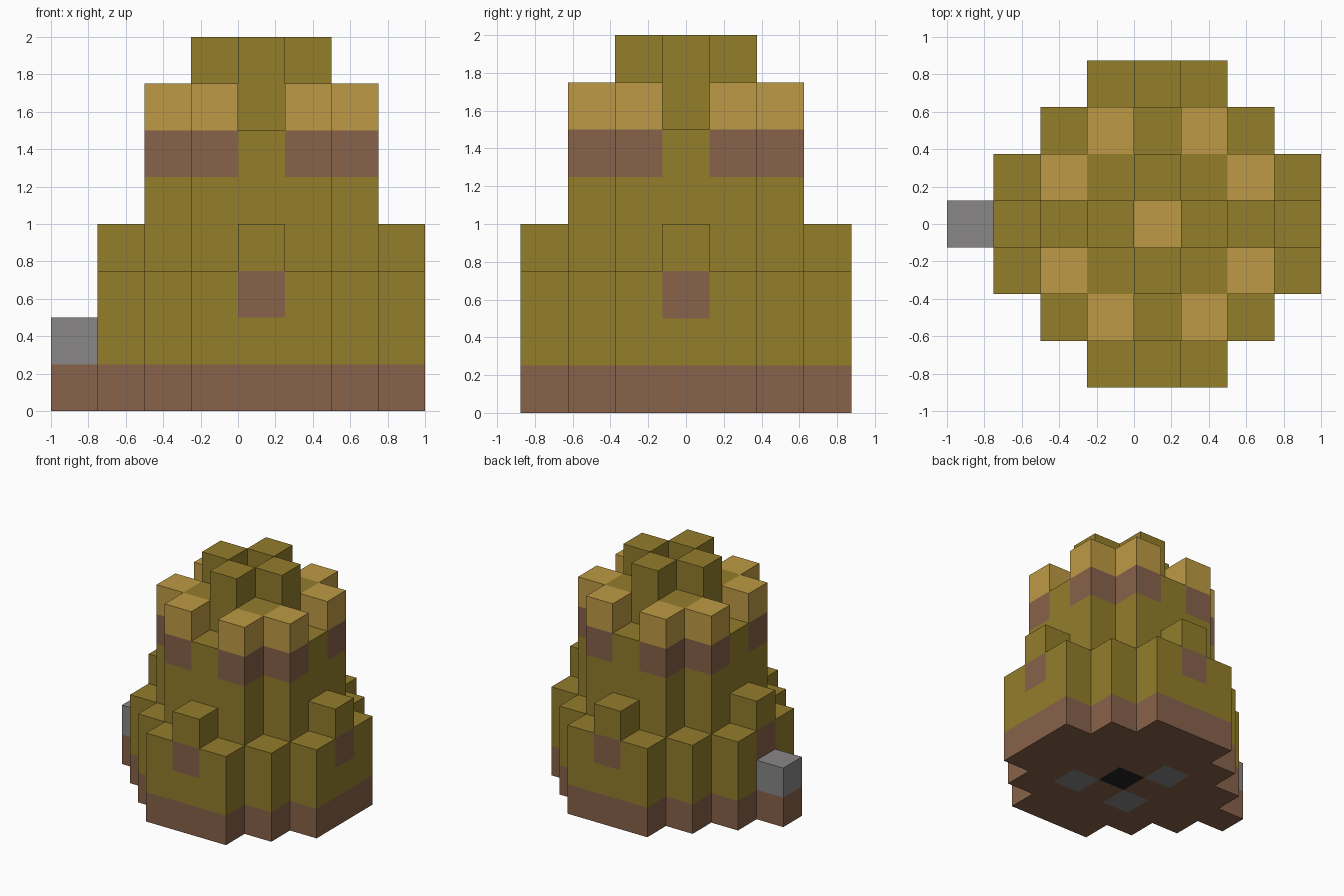
import bpy
import bmesh
from mathutils import Vector

if "Cube" in bpy.data.objects:
    bpy.data.objects.remove(bpy.data.objects["Cube"], do_unlink=True)

CELL = 0.25
CENTRE = Vector((0.125, 0, 0))


def material(name, color):
    mat = bpy.data.materials.new(name)
    mat.use_nodes = True
    mat.diffuse_color = (*color, 1)
    mat.node_tree.nodes["Principled BSDF"].inputs["Base Color"].default_value = (*color, 1)
    return mat


olive = material("olive", (0.292, 0.205, 0.024))
brown = material("brown", (0.242, 0.122, 0.069))
tan = material("tan", (0.515, 0.323, 0.058))
grey = material("grey", (0.246, 0.24, 0.24))
black = material("black", (0.016, 0.016, 0.018))

owner = {}   # block position -> part name
parts = {}   # part name -> material


def fill(name, mat, columns, bottom, top):
    """Stack blocks on the given columns; later parts replace earlier ones."""
    parts[name] = mat
    for i, j in columns:
        for k in range(bottom, top):
            owner[i, j, k] = name


def disc(radius, cut):
    """Square of columns with stepped corners."""
    span = range(-radius, radius + 1)
    return [(i, j) for i in span for j in span if abs(i) + abs(j) <= cut]


def ring(distance):
    """Four columns on the main axes."""
    return [(distance, 0), (-distance, 0), (0, distance), (0, -distance)]


# Column groups
footprint = disc(3, 4)
tower = disc(2, 3)
core = disc(1, 2)
merlons = [c for c in tower if sorted(map(abs, c)) == [1, 2]]

# Lower wall, its plinth and the four raised bays
fill("plinth", brown, footprint + [(-4, 0)], 0, 1)
fill("lower_wall", olive, footprint, 1, 3)
fill("bay_windows", brown, ring(3), 2, 3)
fill("bay_tops", olive, ring(3), 3, 4)
fill("side_step", grey, [(-4, 0)], 1, 2)

# Upper tower with banded battlements and crown
fill("tower", olive, tower, 3, 6)
fill("tower_band", brown, merlons, 5, 6)
fill("battlements", tan, merlons, 6, 7)
fill("tower_roof", olive, core, 6, 7)
fill("crown_floor", tan, [(0, 0)], 6, 7)
fill("crown", olive, ring(1), 7, 8)

# Inlays in the underside
fill("underside_pads", grey, [(1, -1), (-1, 1), (-1, -1)], 0, 1)
fill("underside_centre", black, [(0, 0)], 0, 1)


def build(name, mat):
    """Mesh the exposed block faces of one part."""
    bm = bmesh.new()
    for pos in [p for p, part in owner.items() if part == name]:
        for axis in range(3):
            for sign in (-1, 1):
                normal = Vector((0, 0, 0))
                normal[axis] = sign
                if tuple(int(a + b) for a, b in zip(pos, normal)) in owner:
                    continue
                u = Vector((0, 0, 0))
                u[(axis + 1) % 3] = 1
                v = normal.cross(u)
                mid = Vector(pos) + Vector((0, 0, 0.5)) + normal / 2
                corners = [mid + (a * u + b * v) / 2
                           for a, b in ((-1, -1), (1, -1), (1, 1), (-1, 1))]
                bm.faces.new([bm.verts.new(CENTRE + c * CELL) for c in corners])
    bmesh.ops.remove_doubles(bm, verts=bm.verts, dist=0.001)
    mesh = bpy.data.meshes.new(name)
    bm.to_mesh(mesh)
    bm.free()
    mesh.materials.append(mat)
    bpy.context.collection.objects.link(bpy.data.objects.new(name, mesh))


for part_name, part_material in parts.items():
    build(part_name, part_material)
